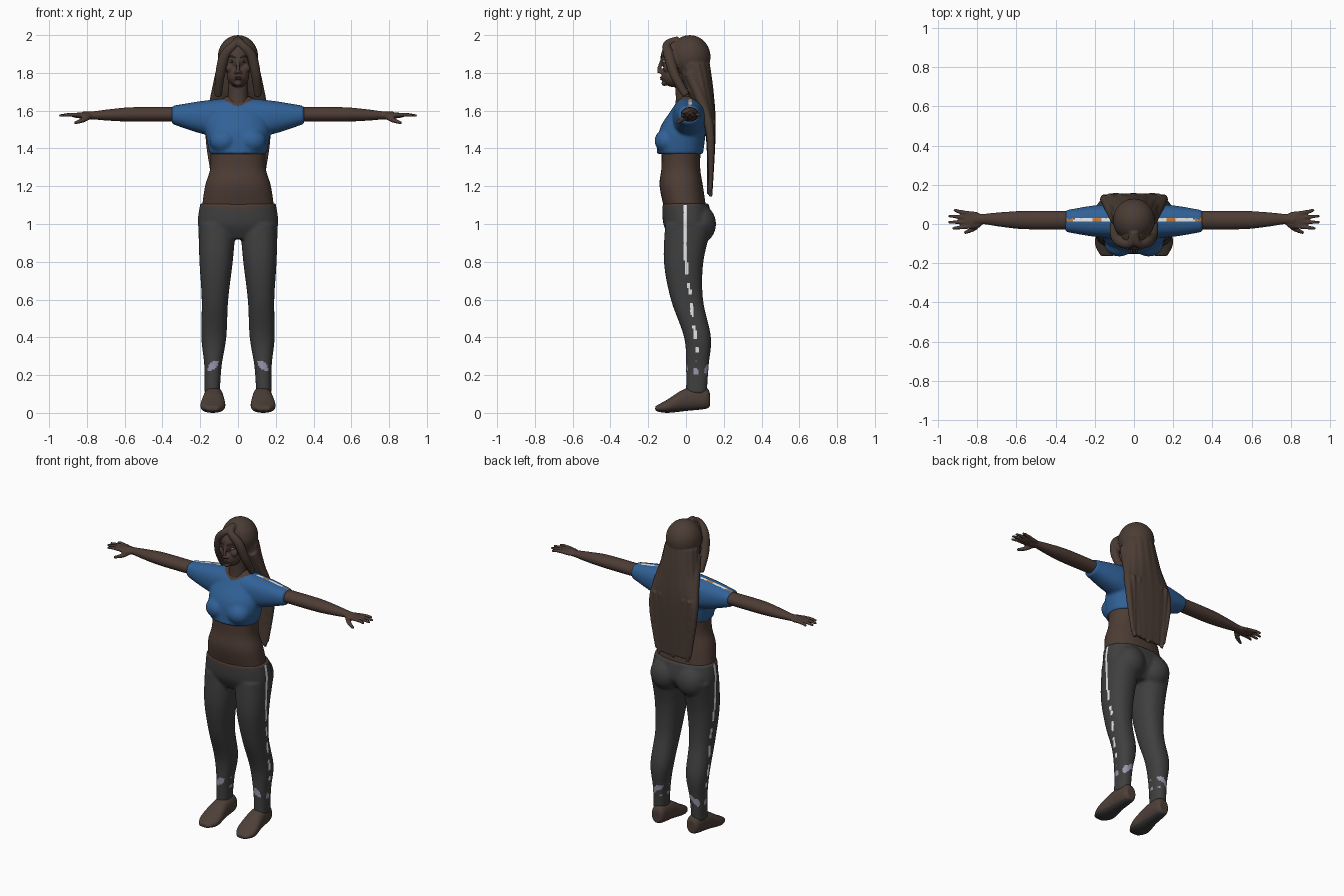
import bpy, bmesh, math
from mathutils import Vector, Matrix

cube = bpy.data.objects.get("Cube")
if cube:
    bpy.data.objects.remove(cube, do_unlink=True)


def material(name, *rgb):
    mat = bpy.data.materials.new(name)
    mat.use_nodes = True
    mat.diffuse_color = (*rgb, 1)
    mat.node_tree.nodes["Principled BSDF"].inputs["Base Color"].default_value = (*rgb, 1)
    return mat


SKIN = material("brown skin", .075, .045, .035)
HAIR = material("dark brown hair", .07, .046, .035)
BLUE = material("blue cotton", .03, .12, .31)
CHARCOAL = material("charcoal leggings", .05, .05, .05)
WHITE = material("white trim", .8, .8, .8)
LILAC = material("lilac ankle patch", .33, .3, .42)
ORANGE = material("orange trim", .6, .2, .03)
SHOE = material("brown shoe", .075, .05, .04)
DARK = material("dark rubber", .04, .04, .04)
AXES = {"X": (0, 1, 2), "Y": (1, 0, 2), "Z": (2, 0, 1)}
SIDES = {"left": 1, "right": -1}


def skin_rings(bm, rings):
    """Bridge closed rings of points and cap both ends."""
    rows = [[bm.verts.new(point) for point in ring] for ring in rings]
    for lower, upper in zip(rows, rows[1:]):
        for i in range(len(lower)):
            bm.faces.new((lower[i - 1], lower[i], upper[i], upper[i - 1]))
    bm.faces.new(rows[0])
    bm.faces.new(rows[-1])


def spline(keys, steps=6):
    """Smoothly interpolate tuples of numbers."""
    out = []
    last = len(keys) - 1
    for i in range(last):
        before, start, end, after = (Vector(keys[max(0, min(last, i + k))]) for k in (-1, 0, 1, 2))
        leave, arrive = (end - before) / 2, (after - start) / 2
        for step in range(steps):
            t = step / steps
            ease = t * t * (3 - 2 * t)
            out.append(start.lerp(end, ease) + leave * t * (1 - t) ** 2 - arrive * t * t * (1 - t))
    return out + [Vector(keys[-1])]


def loft(bm, axis, keys, side=1, middle=lambda position: 0, power=2.3, ripple=0):
    """Each key holds a position, half width, low edge and high edge."""
    main, across, up = AXES[axis]
    count = 96 if ripple else 48
    rings = []
    for position, half, low, high in spline(keys):
        ring = []
        for i in range(count):
            angle = math.tau * i / count
            c, s = math.cos(angle), math.sin(angle)
            swell = 1 + ripple * math.sin(16 * angle + 5 * position)
            point = Vector()
            point[main] = position
            point[across] = middle(position) + swell * half * math.copysign(abs(c) ** (2 / power), c)
            point[up] = (low + high) / 2 + swell * (high - low) / 2 * math.copysign(abs(s) ** (2 / power), s)
            point.x *= side
            ring.append(point)
        rings.append(ring)
    skin_rings(bm, rings)


def tube(bm, points, side=1, flat=1.0, count=16):
    """Strand through points of x, y, z and radius."""
    path = spline(points)
    rings = []
    for i, (x, y, z, radius) in enumerate(path):
        before, after = path[max(0, i - 1)], path[min(len(path) - 1, i + 1)]
        turn = (after.xyz - before.xyz).to_track_quat("Z", "Y")
        ring = []
        for k in range(count):
            angle = math.tau * k / count
            spoke = Vector((math.cos(angle), flat * math.sin(angle), 0)) * radius
            point = Vector((x, y, z)) + turn @ spoke
            point.x *= side
            ring.append(point)
        rings.append(ring)
    skin_rings(bm, rings)


def ball(bm, centre, size):
    place = Matrix.Translation(centre) @ Matrix.Diagonal((*size, 1))
    bmesh.ops.create_uvsphere(bm, u_segments=32, v_segments=20, radius=1, matrix=place)


def finish(name, bm, materials, voxel=0, rule=None):
    """Make the object, blend its pieces together and colour its faces."""
    bmesh.ops.recalc_face_normals(bm, faces=bm.faces)
    mesh = bpy.data.meshes.new(name)
    bm.to_mesh(mesh)
    bm.free()
    obj = bpy.data.objects.new(name, mesh)
    bpy.context.collection.objects.link(obj)
    if voxel:
        blend = obj.modifiers.new("blend", "REMESH")
        blend.mode, blend.voxel_size = "VOXEL", voxel
        soften = obj.modifiers.new("soften", "SMOOTH")
        soften.factor, soften.iterations = .5, 4
        graph = bpy.context.evaluated_depsgraph_get()
        mesh = bpy.data.meshes.new_from_object(obj.evaluated_get(graph))
        obj.modifiers.clear()
        obj.data = mesh
    mesh.materials.clear()
    for mat in materials:
        mesh.materials.append(mat)
    for face in mesh.polygons:
        face.use_smooth = True
        face.material_index = rule(face.center, face.normal) if rule else 0


# Bare midriff
bm = bmesh.new()
loft(bm, "Z", [(1.06, .195, -.11, .11), (1.2, .175, -.14, .09), (1.3, .146, -.13, .075), (1.42, .15, -.13, .08)])
finish("midriff", bm, [SKIN], .012)

# Head and neck, with nose, chin and cheeks blended in
bm = bmesh.new()
ball(bm, (0, -.02, 1.88), (.077, .115, .1))
ball(bm, (0, -.07, 1.79), (.06, .06, .065))
ball(bm, (0, -.115, 1.745), (.02, .015, .015))
tube(bm, [(0, .01, 1.56, .075), (0, 0, 1.66, .055), (0, -.01, 1.8, .05)])
tube(bm, [(0, -.125, 1.88, .007), (0, -.14, 1.83, .01), (0, -.14, 1.8, .014)])
ball(bm, (0, -.12, 1.772), (.026, .014, .014))
for side in SIDES.values():
    ball(bm, (side * .013, -.135, 1.803), (.01, .01, .008))
    ball(bm, (side * .04, -.1, 1.825), (.025, .02, .025))
finish("head", bm, [SKIN], .005)

# Face details
bm = bmesh.new()
for lip in (1.776, 1.767):
    ball(bm, (0, -.129, lip), (.018, .009, .005))
finish("lips", bm, [HAIR])
for label, side in SIDES.items():
    bm = bmesh.new()
    ball(bm, (side * .033, -.115, 1.86), (.013, .013, .006))
    finish(label + "_eye", bm, [WHITE, DARK], rule=lambda c, n: int(abs(abs(c.x) - .033) < .006))
    bm = bmesh.new()
    tube(bm, [(.014, -.131, 1.88, .003), (.036, -.125, 1.888, .004), (.06, -.095, 1.88, .002)], side)
    finish(label + "_eyebrow", bm, [HAIR])

# Long hair: cap, rippled back fall, parted front locks and ragged tips
bm = bmesh.new()
ball(bm, (0, .02, 1.885), (.107, .11, .115))
loft(bm, "Z", [(1.16, .12, .11, .14), (1.5, .165, .1, .157), (1.7, .13, 0, .145), (1.85, .108, -.05, .125)],
     power=2, ripple=.02)
for side in SIDES.values():
    tube(bm, [(0, -.04, 1.975, .02), (.02, -.1, 1.95, .022), (.07, -.09, 1.89, .028), (.095, -.06, 1.79, .026),
              (.105, 0, 1.68, .02)], side)
    tube(bm, [(.09, .02, 1.8, .03), (.135, .1, 1.6, .025), (.15, .13, 1.45, .022), (.12, .13, 1.18, .01)], side)
for strand in range(-3, 4):
    x = strand * .035
    tube(bm, [(x * 1.2, .143, 1.55, .014), (x, .13, 1.145 + .012 * (strand % 3), .01)])
finish("long_hair", bm, [HAIR], .006)


# Cropped top with bust, sleeves, neckline and shoulder seams
def top_colour(c, n):
    out = abs(c.x)
    if c.z > 1.622 + .45 * out and out < .1:
        return 1
    if n.z > .6 and out > .12 and abs(c.y - .02) < .007:
        return 3 if out > .31 or .17 < out < .21 else 2
    return 0


bm = bmesh.new()
loft(bm, "Z", [(1.37, .15, -.155, .09), (1.5, .17, -.14, .105), (1.6, .14, -.08, .1), (1.675, .065, -.03, .05)])
for side in SIDES.values():
    ball(bm, (side * .075, -.1, 1.44), (.075, .066, .066))
    loft(bm, "X", [(.05, .09, 1.45, 1.667), (.2, .08, 1.48, 1.65), (.35, .055, 1.53, 1.625)], side, lambda x: .015)
finish("cropped_top", bm, [BLUE, SKIN, WHITE, ORANGE], .009, top_colour)


# Leggings with side seams and ankle patches
def legging_colour(c, n):
    out = abs(c.x)
    if c.z > 1.07 + .15 * out and c.y < .05:
        return 3
    if .2 < c.z < .275 and math.sin(c.y * 110 + 2) + math.sin(c.z * 75 + out * 60) > .75:
        return 2
    seam = max(-.005, .1 - c.z / 8)
    broken = c.z < .75 and math.sin(c.z * 55) > .3
    outward = out > .12 and n.x * c.x > 0 and abs(n.x) > .6
    return int(outward and .32 < c.z < 1.1 and abs(c.y - seam) < .008 and not broken)


bm = bmesh.new()
loft(bm, "Z", [(.92, .18, -.08, .08), (1, .213, -.12, .135), (1.108, .2, -.125, .12)])
for side in SIDES.values():
    ball(bm, (side * .093, .075, 1), (.095, .084, .1))
    loft(bm, "Z", [(.1, .04, 0, .11), (.25, .046, 0, .12), (.4, .066, -.01, .132), (.6, .07, -.08, .09),
                   (.8, .088, -.117, .092), (1, .1, -.11, .14)], side, lambda z: .14 - .03 * z)
finish("leggings", bm, [CHARCOAL, WHITE, LILAC, SKIN], .009, legging_colour)

# Arms with palms, spread fingers and thumbs, then shoes
for label, side in SIDES.items():
    bm = bmesh.new()
    tube(bm, [(.3, .02, 1.58, .047), (.55, .02, 1.58, .047), (.68, .023, 1.577, .037), (.77, .025, 1.575, .026),
              (.82, .02, 1.575, .026)], side, .82, 32)
    ball(bm, (side * .825, .02, 1.575), (.06, .045, .016))
    for finger in range(4):
        root = .022 * finger - .013
        tip = root + .01 * (finger - 1)
        reach = .95 - .012 * (finger - 1.4) ** 2
        tube(bm, [(.83, root, 1.577, .011), (.89, (root + tip) / 2, 1.579, .01), (reach, tip, 1.573, .007)], side)
    tube(bm, [(.785, .005, 1.57, .014), (.82, -.025, 1.55, .013), (.865, -.045, 1.535, .008)], side)
    finish(label + "_arm", bm, [SKIN], .005)

    bm = bmesh.new()
    loft(bm, "Y", [(-.163, .035, .01, .035), (-.1, .066, 0, .07), (0, .055, .01, .13), (.1, .045, .02, .137),
                   (.126, .03, .03, .11)], side, lambda y: .13 - y / 30)
    finish(label + "_shoe", bm, [SHOE, DARK], .007, lambda c, n: int(n.z < -.7 and c.z < .04))
